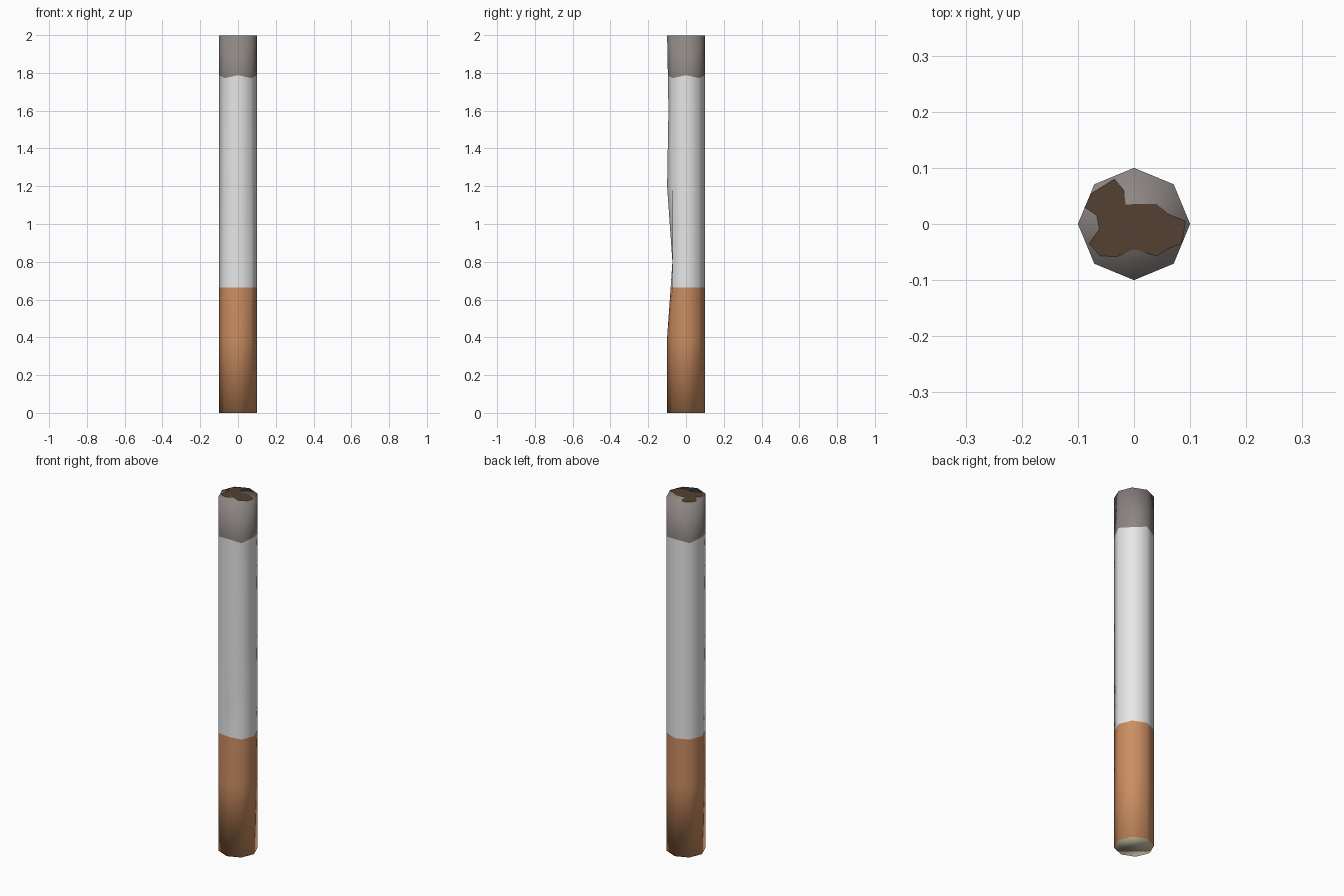
import bpy, bmesh, math

if "Cube" in bpy.data.objects:
    bpy.data.objects.remove(bpy.data.objects["Cube"])


def material(name, rgb):
    m = bpy.data.materials.new(name)
    m.diffuse_color = (*rgb, 1)
    m.use_nodes = True
    m.node_tree.nodes["Principled BSDF"].inputs["Base Color"].default_value = m.diffuse_color
    return m


paper = material("white_paper", (0.82, 0.82, 0.82))
tip = material("orange_filter_wrap", (0.60, 0.27, 0.12))
ash = material("grey_ash", (0.27, 0.24, 0.23))
core = material("beige_filter_core", (0.58, 0.53, 0.37))
char = material("brown_char", (0.09, 0.053, 0.032))

SIDES, R, TOP = 8, 0.1, 1.999
# ring height -> y of the dented front column
rings = [(0, -.1), (.4, -.1), (.665, -.081), (.8, -.072), (1.2, -.1),
         (1.6, -.093), (1.78, -.096), (TOP, -.1)]


def make_object(name, bm, mats):
    bm.normal_update()
    me = bpy.data.meshes.new(name)
    bm.to_mesh(me)
    bm.free()
    for m in mats:
        me.materials.append(m)
    ob = bpy.data.objects.new(name, me)
    bpy.context.collection.objects.link(ob)
    return ob


# Tube: eight-sided, dented on the front, coloured by height
bm = bmesh.new()
loops = []
for z, dent in rings:
    loop = []
    for i in range(SIDES):
        a = 2 * math.pi * i / SIDES
        y = dent if i == 6 else R * math.sin(a)
        dz = 0.008 * (-1) ** i if z == 1.78 else 0   # uneven burn line
        loop.append(bm.verts.new((R * math.cos(a), y, z + dz)))
    loops.append(loop)
for k in range(len(loops) - 1):
    z = rings[k][0]
    for i in range(SIDES):
        j = (i + 1) % SIDES
        f = bm.faces.new((loops[k][i], loops[k][j], loops[k + 1][j], loops[k + 1][i]))
        f.material_index = 1 if z < 0.66 else (2 if z > 1.7 else 0)
bm.faces.new(loops[0][::-1]).material_index = 3
bm.faces.new(loops[-1]).material_index = 2
for f in bm.faces:
    f.smooth = True
make_object("tube", bm, [paper, tip, ash, core])

# Charred patch on the burnt end
patch = [(.092, .005), (.085, -.035), (.065, -.042), (.04, -.057), (.0, -.045),
         (-.03, -.058), (-.06, -.057), (-.08, -.035), (-.062, -.01), (-.066, .015),
         (-.088, .03), (-.075, .055), (-.035, .08), (-.018, .06), (-.015, .035),
         (.04, .036), (.06, .018)]
bm = bmesh.new()
bm.faces.new([bm.verts.new((x, y, 2.0)) for x, y in reversed(patch)])
bmesh.ops.triangulate(bm, faces=bm.faces[:])
for f in bm.faces:
    f.normal_update()
    if f.normal.z < 0:
        f.normal_flip()
make_object("charred_patch", bm, [char])
